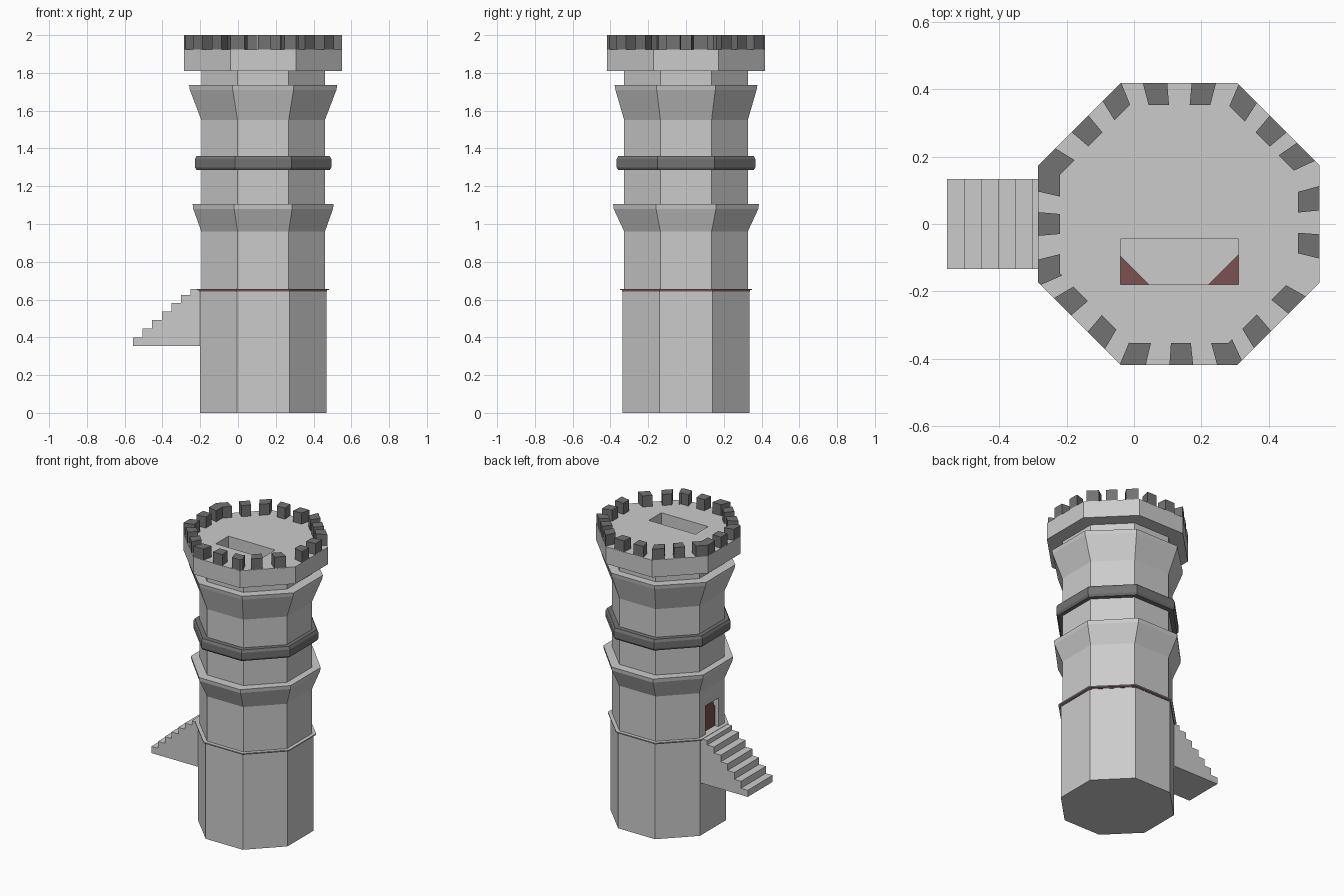
import bpy, bmesh
from math import cos, sin, pi, radians
from mathutils import Vector

if "Cube" in bpy.data.objects:
    bpy.data.objects.remove(bpy.data.objects["Cube"])

CX = 0.133   # tower axis


def material(name, rgb):
    m = bpy.data.materials.new(name)
    m.diffuse_color = (*rgb, 1)
    m.use_nodes = True
    m.node_tree.nodes["Principled BSDF"].inputs["Base Color"].default_value = m.diffuse_color
    return m


DARK = material("dark_stone", (0.17, 0.17, 0.17))
WOOD = material("dark_wood", (0.2, 0.08, 0.08))


def finish(bm, name, mat=None):
    bmesh.ops.recalc_face_normals(bm, faces=bm.faces)
    me = bpy.data.meshes.new(name)
    bm.to_mesh(me)
    bm.free()
    ob = bpy.data.objects.new(name, me)
    bpy.context.collection.objects.link(ob)
    if mat:
        me.materials.append(mat)
    return ob


def octagon(name, profile, mat=None, ring=False):
    """Stack of octagons; each profile point is (x half width, y half width, z)."""
    bm = bmesh.new()
    k = 1 / cos(pi / 8)
    rows = [[bm.verts.new((CX + ax * k * cos(pi / 8 + i * pi / 4),
                           ay * k * sin(pi / 8 + i * pi / 4), z))
             for i in range(8)] for ax, ay, z in profile]
    pairs = list(zip(rows, rows[1:]))
    if ring:
        pairs.append((rows[-1], rows[0]))
    else:
        bm.faces.new(rows[0])
        bm.faces.new(rows[-1])
    for a, b in pairs:
        for i in range(8):
            j = (i + 1) % 8
            bm.faces.new((a[i], a[j], b[j], b[i]))
    return finish(bm, name, mat)


def extrude(name, points, direction, mat=None):
    bm = bmesh.new()
    f = bm.faces.new([bm.verts.new(p) for p in points])
    new = bmesh.ops.extrude_face_region(bm, geom=[f])["geom"]
    bmesh.ops.translate(bm, vec=Vector(direction),
                        verts=[v for v in new if isinstance(v, bmesh.types.BMVert)])
    return finish(bm, name, mat)


def cut(ob, name, lo, hi):
    c = extrude(name, [(lo[0], lo[1], lo[2]), (hi[0], lo[1], lo[2]),
                       (hi[0], hi[1], lo[2]), (lo[0], hi[1], lo[2])],
                (0, 0, hi[2] - lo[2]))
    c.hide_render = True
    c.hide_viewport = True
    m = ob.modifiers.new(name, "BOOLEAN")
    m.operation = "DIFFERENCE"
    m.solver = "EXACT"
    m.object = c


# Lower tower, wooden floor and thin ledge
octagon("tower_base", [(.335, .337, 0), (.335, .337, .642)])
octagon("wooden_floor", [(.338, .339, .642), (.338, .339, .65)], WOOD)
octagon("floor_ledge", [(.3, .3, .65), (.35, .35, .65), (.35, .35, .657), (.3, .3, .657)], ring=True)

# Upper tower with two flared collars and the overhanging parapet
b = .327
tower = octagon("upper_tower", [
    (b, b, .65), (b, b, .96), (.370, .383, 1.08), (.373, .386, 1.105), (b, b, 1.105),
    (b, b, 1.55), (.388, .374, 1.71), (.392, .378, 1.735), (b, b, 1.735),
    (b, b, 1.81), (.418, .418, 1.81), (.418, .418, 1.925)])
cut(tower, "stair_shaft_cutter", (-.04, -.18, .6), (.31, -.045, 2.1))
cut(tower, "doorway_cutter", (-.4, -.07, .655), (-.155, .07, .85))
octagon("inner_floor", [(.19, .19, .65), (.19, .19, .66)])

# Dark stone band
octagon("dark_band", [(.32, .32, 1.285), (.352, .358, 1.285), (.361, .367, 1.3),
                      (.361, .367, 1.343), (.352, .358, 1.36), (.32, .32, 1.36)], DARK, ring=True)

# Door leaf in the recess
extrude("door", [(-.154, y, z) for y, z in
                 [(-.07, .655), (.07, .655), (.07, .79), (.035, .835), (-.035, .835), (-.07, .79)]],
        (-.012, 0, 0), WOOD)

# Outside stairs
tops = [.4, .447, .493, .538, .583, .625, .655]
side = [(-.16, .355), (-.555, .355)]
for i, z in enumerate(tops):
    x = -.555 + .0505 * i
    side += [(x, z), (x + .0505 if i < 6 else -.185, z)]
side += [(-.16, .65)]
extrude("stairs", [(x, -.133, z) for x, z in side], (0, .266, 0))


# Battlement teeth around the rim
def rim(apothem, deg):
    a = radians(deg)
    off = (a + pi / 8) % (pi / 4) - pi / 8
    r = apothem / cos(off)
    return (CX + r * cos(a), r * sin(a), 1.92)


teeth = [(a - 4.8, a + 4.8) for a in (10.3, 29.7, 45.2, 62, 80, 99.5, 117, 134.6, 180, 199,
                                      215.5, 234.6, 252, 271, 290, 306, 325.5, 351)]
teeth.append((148.5, 167))
for lo, hi in teeth:
    angles = [lo] + [c for c in (22.5 + 45 * i for i in range(8)) if lo < c < hi] + [hi]
    extrude("battlement", [rim(.418, a) for a in angles] + [rim(.353, a) for a in reversed(angles)],
            (0, 0, .08), DARK)
